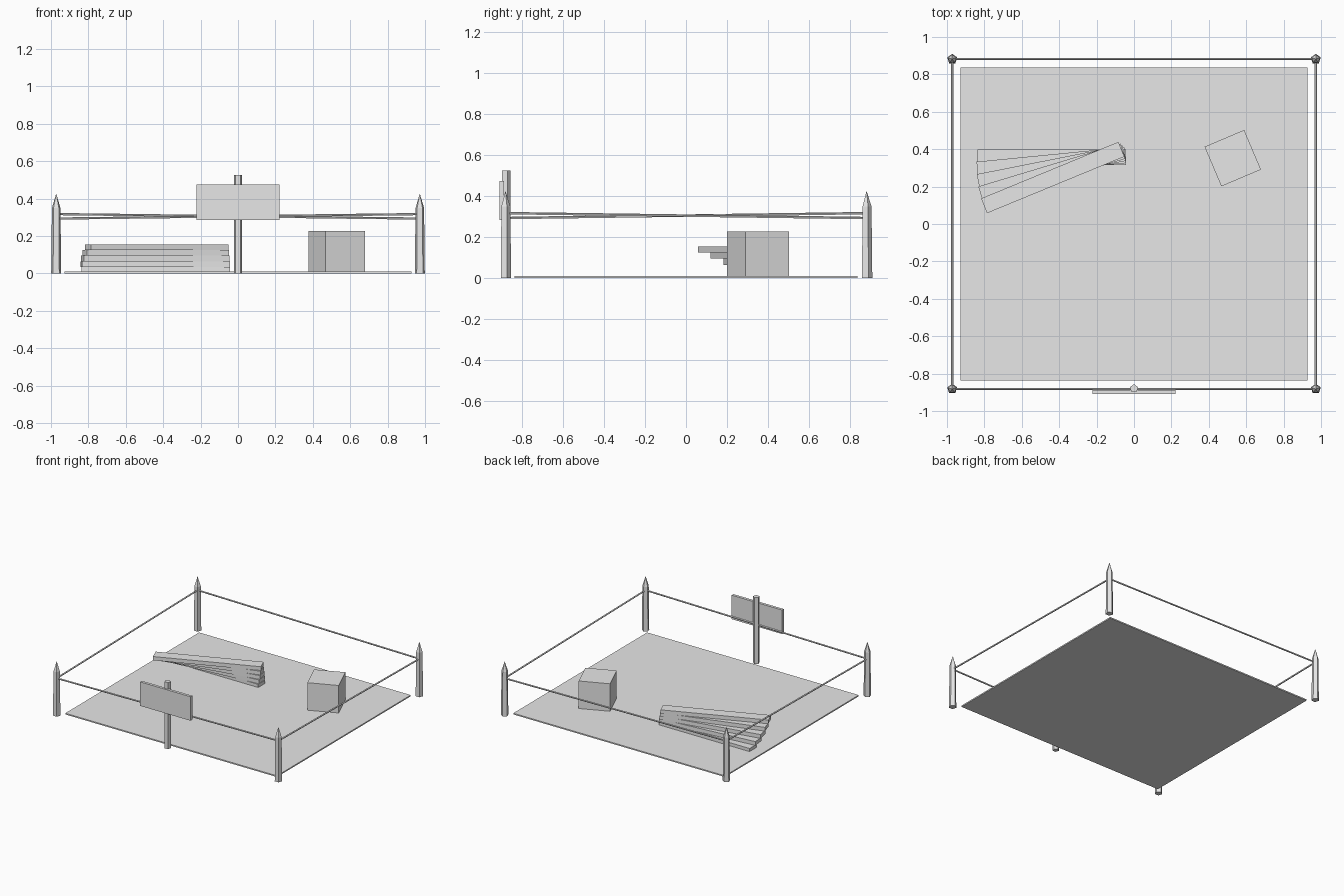
import bpy
from math import radians, pi, sin, cos
from mathutils import Vector, Matrix

default = bpy.data.objects.get("Cube")
if default:
    bpy.data.objects.remove(default, do_unlink=True)

grey = bpy.data.materials.new("plain_grey")
grey.use_nodes = True
colour = (0.8, 0.8, 0.8, 1)
grey.diffuse_color = colour
grey.node_tree.nodes["Principled BSDF"].inputs["Base Color"].default_value = colour


def finish(name):
    obj = bpy.context.object
    obj.name = name
    obj.data.materials.append(grey)
    return obj


def box(name, centre, size, angle=0):
    bpy.ops.mesh.primitive_cube_add(size=1)
    obj = finish(name)
    obj.data.transform(Matrix.Diagonal((*size, 1)))
    obj.location = centre
    obj.rotation_euler.z = angle
    return obj


def prism(name, centre, rings, sides=5):
    """Stacked rings of (radius, height) with one corner pointing to the back."""
    verts = [(r * cos(pi / 2 + 2 * pi * k / sides), r * sin(pi / 2 + 2 * pi * k / sides), z)
             for r, z in rings for k in range(sides)]
    faces = [(j * sides + k, j * sides + (k + 1) % sides,
              (j + 1) * sides + (k + 1) % sides, (j + 1) * sides + k)
             for j in range(len(rings) - 1) for k in range(sides)]
    faces += [tuple(reversed(range(sides))),
              tuple(range(len(verts) - sides, len(verts)))]
    mesh = bpy.data.meshes.new(name)
    mesh.from_pydata(verts, [], faces)
    mesh.materials.append(grey)
    obj = bpy.data.objects.new(name, mesh)
    obj.location = centre
    bpy.context.collection.objects.link(obj)
    return obj


def rope(name, start, end):
    span = end - start
    obj = prism(name, start, [(0.0065, 0), (0.0065, span.length)])
    obj.rotation_mode = 'QUATERNION'
    obj.rotation_quaternion = span.to_track_quat('Z', 'Y')


# Ground sheet
box("ground_sheet", (0, 0, 0.005), (1.855, 1.675, 0.01))

# Pointed corner posts and the ropes strung between them
corners = [("front_left", 1, -1), ("back_left", 1, 1),
           ("back_right", -1, 1), ("front_right", -1, -1)]
ties = []
for i, (name, sx, sy) in enumerate(corners):
    x, y = sx * 0.972, sy * 0.882
    prism(name + "_post", (x, y, 0), [(0.028, 0), (0.024, 0.35), (0.001, 0.424)])
    ties.append(Vector((x, y, 0.293 if i % 2 else 0.317)))
for i, side in enumerate(["left", "back", "right", "front"]):
    rope(side + "_rope", ties[i], ties[(i + 1) % 4])

# Sign at the front
prism("sign_post", (0, -0.88, 0), [(0.0235, 0), (0.0235, 0.527)])
box("sign_board", (0, -0.899, 0.38), (0.442, 0.022, 0.19))

# Crate
box("crate", (0.528, 0.352, 0.114), (0.23, 0.23, 0.228), radians(23))

# Fanned stack of planks, turning about a point near one end
for i in range(5):
    angle = radians(5.6 * i)
    pivot = Vector((-0.155 - 0.004 * i, 0.357, 0.02 + 0.03 * i))
    offset = Matrix.Rotation(angle, 3, 'Z') @ Vector((-0.285, 0, 0))
    box(f"plank_{i + 1}", pivot + offset, (0.794, 0.085, 0.03), angle)
